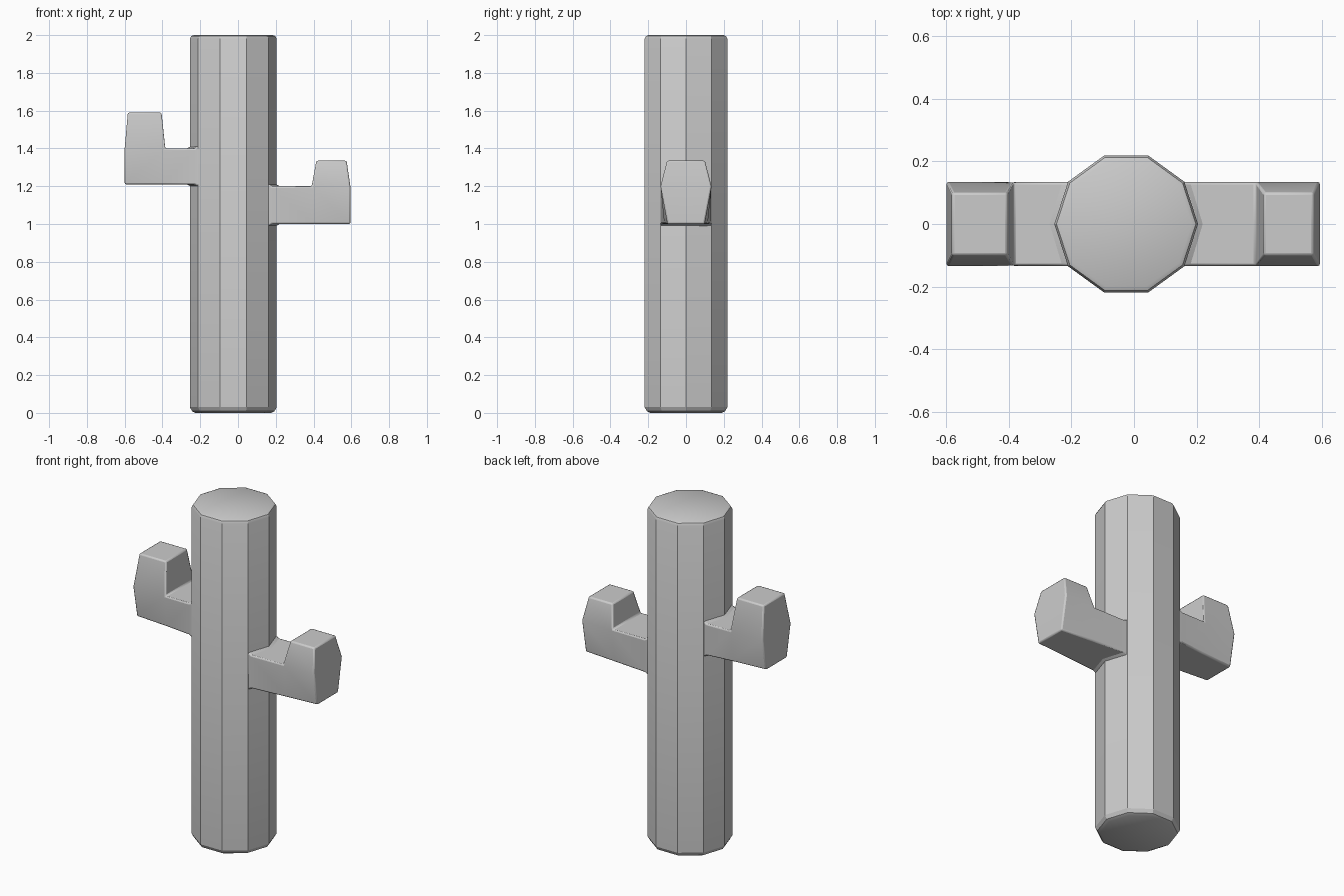
import bpy, bmesh, math

if "Cube" in bpy.data.objects:
    bpy.data.objects.remove(bpy.data.objects["Cube"])

CX = -0.025      # trunk axis
R = 0.23         # trunk radius
W = 0.135        # arm half width


def finish(name, bm):
    bmesh.ops.recalc_face_normals(bm, faces=bm.faces[:])
    me = bpy.data.meshes.new(name)
    bm.to_mesh(me)
    bm.free()
    ob = bpy.data.objects.new(name, me)
    bpy.context.collection.objects.link(ob)
    bpy.context.view_layer.objects.active = ob
    ob.select_set(True)
    bpy.ops.object.shade_smooth_by_angle(angle=math.radians(28))
    ob.select_set(False)
    return ob


# Ten-sided trunk with rounded ends
bm = bmesh.new()
rings = []
for z, r in [(0, R - 0.03), (0.009, R - 0.012), (0.03, R),
             (1.98, R), (1.994, R - 0.007), (2, R - 0.02)]:
    rings.append([bm.verts.new((CX + r * math.cos(math.tau * i / 10),
                                r * math.sin(math.tau * i / 10), z)) for i in range(10)])
for a, b in zip(rings, rings[1:]):
    for i in range(10):
        bm.faces.new((a[i], a[(i + 1) % 10], b[(i + 1) % 10], b[i]))
bm.faces.new(rings[0])
bm.faces.new(rings[-1])
finish("trunk", bm)


def arm(name, side, z0, z1, z2, inner, outer, top_in, top_out):
    """Arm leaving the trunk sideways, with an upturned tapered tip."""
    bm = bmesh.new()

    def ring(d_edge, d_mid, low_w, w, flare=0.0):
        pts = [(d_edge, -low_w, z0 - flare), (d_mid, 0, z0 - flare), (d_edge, low_w, z0 - flare),
               (d_edge, w, z1 + flare), (d_mid, 0, z1 + flare), (d_edge, -w, z1 + flare)]
        return [bm.verts.new((CX + side * d, y, z)) for d, y, z in pts]

    # Flared root follows the trunk facets, then neck, elbow and end
    rs = [ring(0.180, 0.224, W, W, 0.013),
          ring(0.204, 0.245, W - 0.002, W),
          ring(inner, inner, 0.115, W),
          ring(outer, outer, 0.098, W)]
    for k, (a, b) in enumerate(zip(rs, rs[1:])):
        for i in range(6):
            if k == 2 and i in (3, 4):
                continue          # left open for the tip
            j = (i + 1) % 6
            bm.faces.new((a[i], a[j], b[j], b[i]))
    bm.faces.new(rs[0])

    # Tapered tip
    base = [rs[2][5], rs[2][4], rs[2][3], rs[3][3], rs[3][4], rs[3][5]]
    top = [bm.verts.new((CX + side * d, y, z2))
           for d, y in [(top_in, -0.1), (top_in, 0), (top_in, 0.1),
                        (top_out, 0.1), (top_out, 0), (top_out, -0.1)]]
    for i in range(6):
        j = (i + 1) % 6
        bm.faces.new((base[i], base[j], top[j], top[i]))
    bm.faces.new(top)
    bm.faces.new(rs[3])
    ob = finish(name, bm)
    bev = ob.modifiers.new("soft_edges", "BEVEL")
    bev.width = 0.008
    bev.segments = 2
    bev.limit_method = 'ANGLE'
    bev.angle_limit = math.radians(50)


arm("right_arm", 1, 1.0, 1.2, 1.335, 0.415, 0.62, 0.44, 0.60)
arm("left_arm", -1, 1.21, 1.4, 1.59, 0.36, 0.575, 0.38, 0.558)
